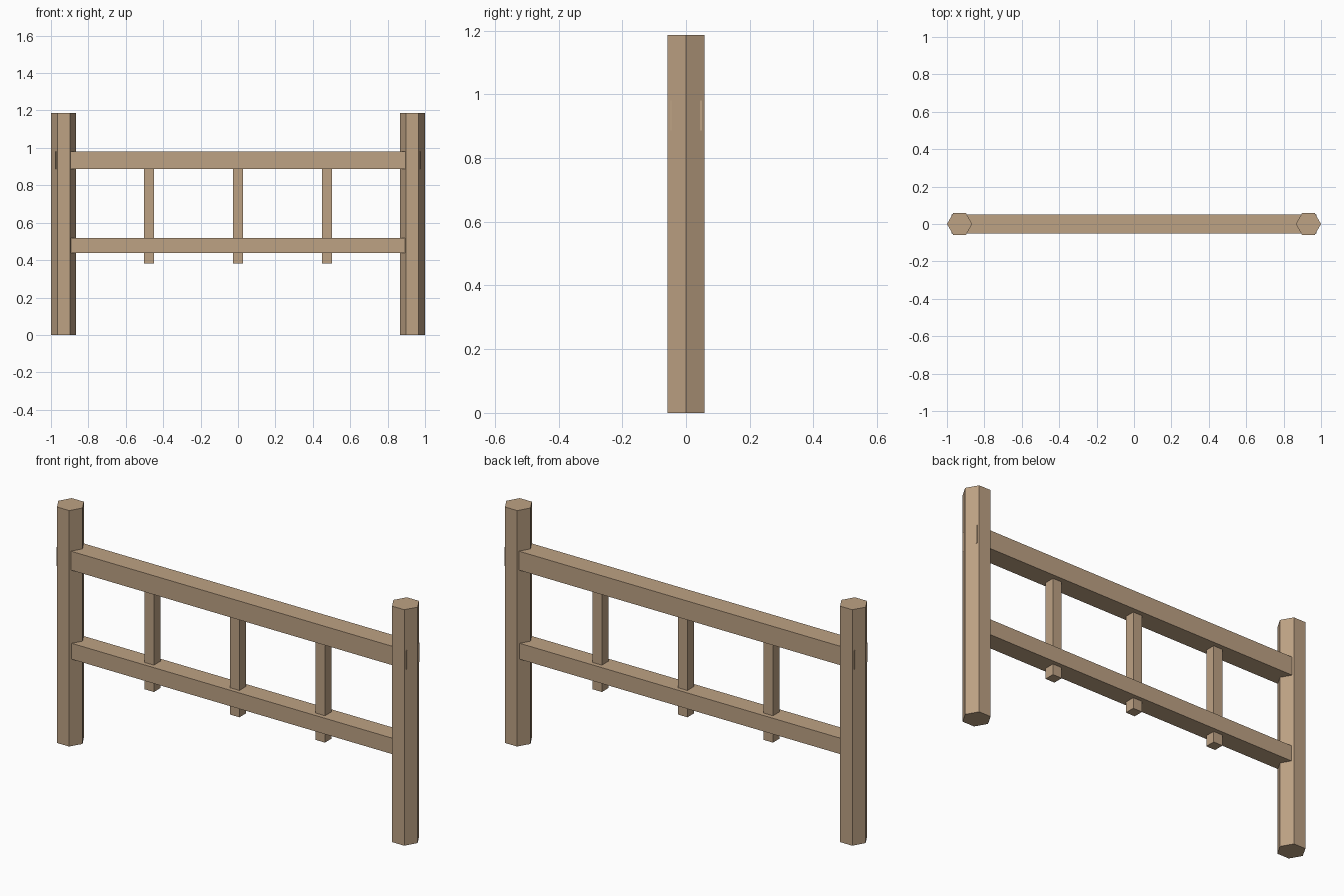
import bpy, math

if "Cube" in bpy.data.objects:
    bpy.data.objects.remove(bpy.data.objects["Cube"])

wood = bpy.data.materials.new("wood")
wood.diffuse_color = (0.51, 0.36, 0.23, 1)
wood.use_nodes = True
wood.node_tree.nodes["Principled BSDF"].inputs["Base Color"].default_value = wood.diffuse_color


def prism(name, profile, z0, z1):
    """Extrude a counter-clockwise XY profile from z0 to z1."""
    n = len(profile)
    verts = [(x, y, z) for z in (z0, z1) for x, y in profile]
    faces = [tuple(reversed(range(n))), tuple(range(n, 2 * n))]
    faces += [(i, (i + 1) % n, n + (i + 1) % n, n + i) for i in range(n)]
    mesh = bpy.data.meshes.new(name)
    mesh.from_pydata(verts, [], faces)
    mesh.materials.append(wood)
    obj = bpy.data.objects.new(name, mesh)
    bpy.context.collection.objects.link(obj)
    return obj


def rect(x, hx, hy):
    return [(x - hx, -hy), (x + hx, -hy), (x + hx, hy), (x - hx, hy)]


# Hexagonal end posts, corners pointing along x
R = 0.0675
for side, sx in (("left", -1), ("right", 1)):
    cx = sx * (1 - R)
    hexagon = [(cx + R * math.cos(i * math.pi / 3), R * math.sin(i * math.pi / 3))
               for i in range(6)]
    prism(side + "_post", hexagon, 0, 1.187)

# Rails; the top one just breaks through the outer post faces
prism("top_rail", rect(0, 0.9745, 0.051), 0.886, 0.981)
prism("lower_rail", rect(0, 0.95, 0.048), 0.437, 0.517)

# Square balusters passing through the lower rail
for name, x in (("left", -0.476), ("middle", 0), ("right", 0.476)):
    prism(name + "_baluster", rect(x, 0.026, 0.026), 0.382, 0.93)
